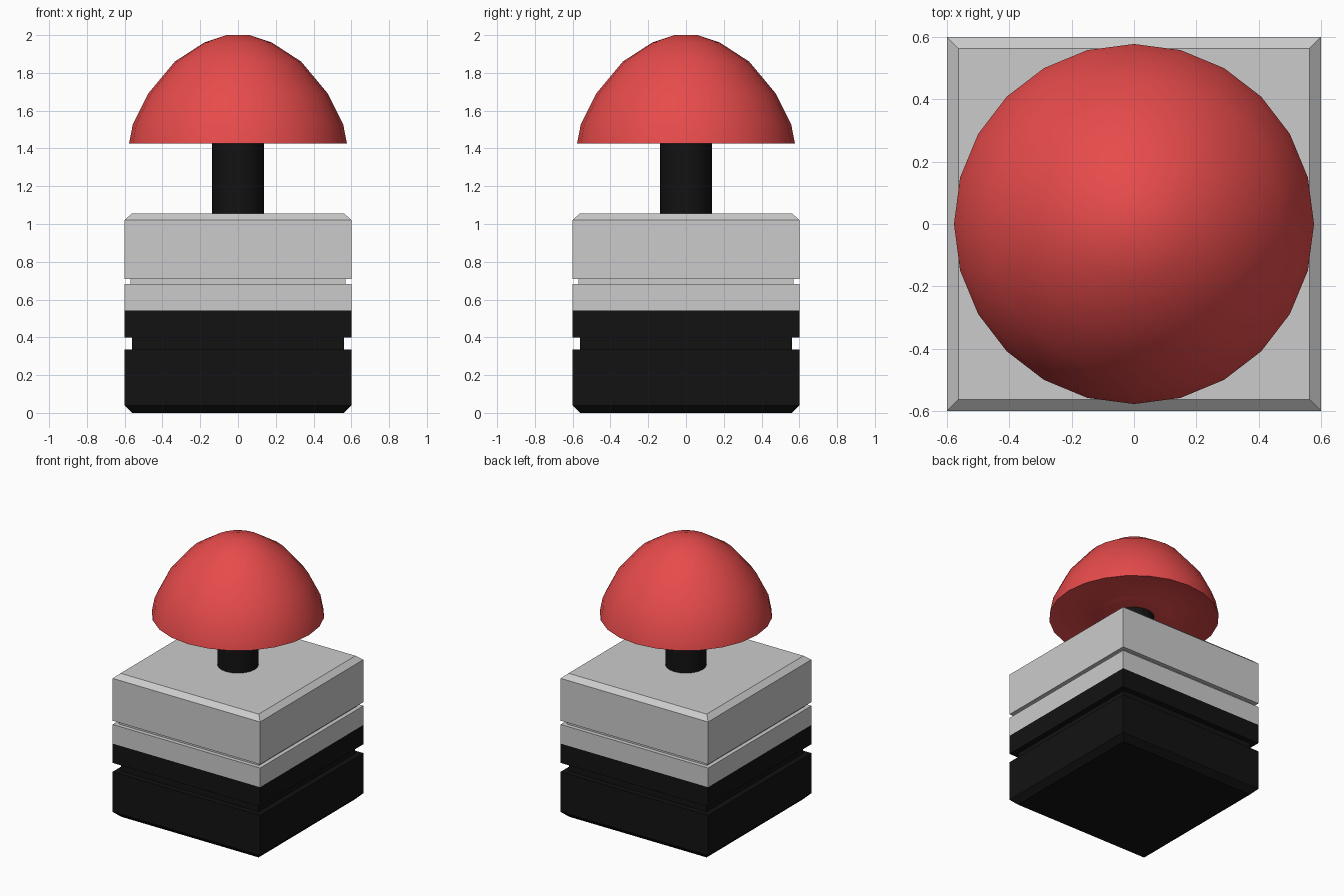
import bpy, bmesh, math

if "Cube" in bpy.data.objects:
    bpy.data.objects.remove(bpy.data.objects["Cube"])


def material(name, rgb):
    m = bpy.data.materials.new(name)
    m.diffuse_color = (*rgb, 1)
    m.use_nodes = True
    m.node_tree.nodes["Principled BSDF"].inputs["Base Color"].default_value = m.diffuse_color
    return m


def loft(name, profile, sides, start=0.0, scale=1.0, mat=None, smooth=None):
    """Stack rings of (radius, z) around the z axis and cap both ends."""
    bm = bmesh.new()
    rings = []
    for r, z in profile:
        rings.append([bm.verts.new((r * scale * math.cos(start + math.tau * i / sides),
                                    r * scale * math.sin(start + math.tau * i / sides), z))
                      for i in range(sides)])
    for a, b in zip(rings, rings[1:]):
        for i in range(sides):
            j = (i + 1) % sides
            bm.faces.new((a[i], a[j], b[j], b[i]))
    bm.faces.new(rings[0][::-1])
    bm.faces.new(rings[-1])
    bmesh.ops.recalc_face_normals(bm, faces=bm.faces[:])
    me = bpy.data.meshes.new(name)
    bm.to_mesh(me)
    bm.free()
    ob = bpy.data.objects.new(name, me)
    bpy.context.collection.objects.link(ob)
    if mat:
        me.materials.append(mat)
    if smooth:
        bpy.ops.object.select_all(action='DESELECT')
        ob.select_set(True)
        bpy.context.view_layer.objects.active = ob
        bpy.ops.object.shade_smooth_by_angle(angle=math.radians(smooth))
    return ob


def square(name, profile, mat=None):
    """Profile radii are half widths of the square."""
    return loft(name, profile, 4, math.pi / 4, math.sqrt(2), mat)


black = material("black", (0.006, 0.006, 0.006))
red = material("red", (0.8, 0.07, 0.07))

# Lower housing with chamfered foot and groove
square("lower_housing", [(0.56, 0), (0.6, 0.04), (0.6, 0.335), (0.56, 0.335),
                         (0.56, 0.4), (0.6, 0.4), (0.6, 0.542)], black)

# Upper housing with thin seam and chamfered top
square("upper_housing", [(0.6, 0.542), (0.6, 0.683), (0.57, 0.683), (0.57, 0.71),
                         (0.6, 0.71), (0.6, 1.022), (0.562, 1.055)])

# Plunger stem
loft("stem", [(0.137, 1.05), (0.137, 1.47)], 24, mat=black, smooth=30)

# Mushroom cap: raised underside, rim and rounded dome
loft("push_cap", [(0.13, 1.43), (0.25, 1.44), (0.355, 1.47), (0.577, 1.425),
                  (0.557, 1.527), (0.476, 1.69), (0.334, 1.86),
                  (0.18, 1.96), (0.062, 2.0)], 24, mat=red, smooth=40)
